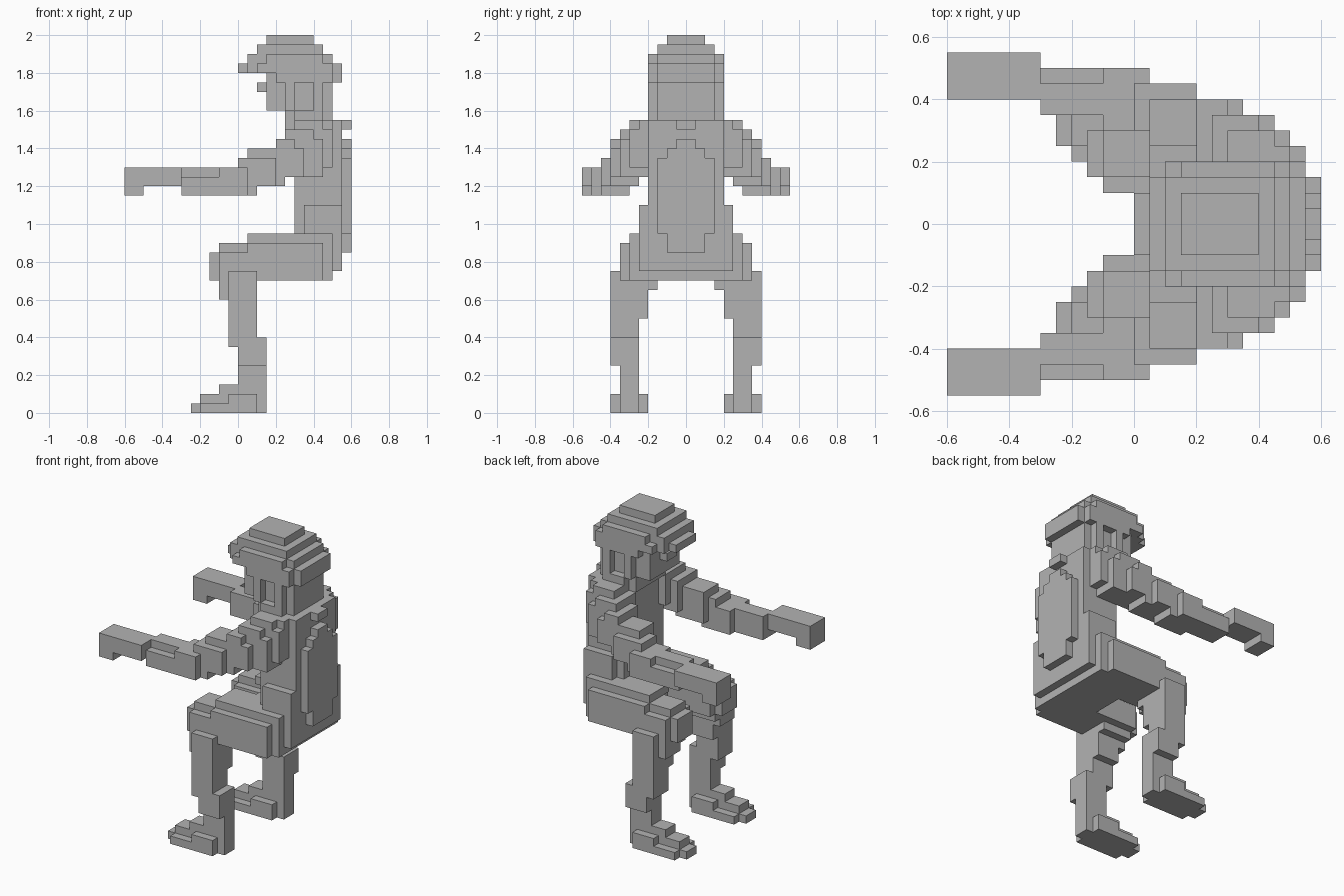
import bpy
import bmesh
from mathutils import Vector

UNIT = 0.05  # edge length of one block

default_cube = bpy.data.objects.get("Cube")
if default_cube:
    bpy.data.objects.remove(default_cube, do_unlink=True)

grey = bpy.data.materials.new("plain grey")
grey.use_nodes = True
grey_colour = (0.45, 0.45, 0.45, 1)
grey.diffuse_color = grey_colour
grey.node_tree.nodes["Principled BSDF"].inputs["Base Color"].default_value = grey_colour

DIRECTIONS = [Vector(d) for d in
              ((1, 0, 0), (-1, 0, 0), (0, 1, 0), (0, -1, 0), (0, 0, 1), (0, 0, -1))]


def fill_blocks(boxes, sides):
    """Collect the block cells covered by boxes on each requested side of y = 0."""
    cells = set()
    for x_range, y_range, z_range in boxes:
        for x in range(*x_range):
            for y in range(*y_range):
                for z in range(*z_range):
                    for side in sides:
                        cells.add((x, y if side > 0 else -y - 1, z))
    return cells


def block_part(name, boxes, sides):
    """Make one object from the exposed faces of the filled block cells."""
    cells = fill_blocks(boxes, sides)
    bm = bmesh.new()
    corners = {}

    def corner(position):
        key = tuple(round(2 * c) for c in position)
        if key not in corners:
            corners[key] = bm.verts.new(position * UNIT)
        return corners[key]

    for cell in cells:
        centre = Vector(cell) + Vector((0.5, 0.5, 0.5))
        for normal in DIRECTIONS:
            if tuple(int(c) for c in Vector(cell) + normal) in cells:
                continue
            across = Vector((normal.y, normal.z, normal.x))
            along = normal.cross(across)
            middle = centre + normal / 2
            bm.faces.new([corner(middle + (across * a + along * b) / 2)
                          for a, b in ((-1, -1), (1, -1), (1, 1), (-1, 1))])
    bmesh.ops.dissolve_limit(bm, angle_limit=0.01, verts=bm.verts[:], edges=bm.edges[:])
    mesh = bpy.data.meshes.new(name)
    bm.to_mesh(mesh)
    bm.free()
    mesh.materials.append(grey)
    part = bpy.data.objects.new(name, mesh)
    bpy.context.collection.objects.link(part)
    return part


def centre_part(name, boxes):
    block_part(name, boxes, (1, -1))


def paired_part(name, boxes):
    block_part("back_" + name, boxes, (1,))
    block_part("front_" + name, boxes, (-1,))


# Each box is its x, y and z range in blocks, given for the +y half only.

# Stepped helmet with a rounded peak
centre_part("helmet", [
    ((3, 8), (0, 2), (39, 40)),
    ((2, 9), (0, 3), (38, 39)),
    ((1, 10), (0, 3), (37, 38)),
    ((3, 9), (0, 4), (37, 38)),
    ((0, 11), (0, 2), (36, 37)),
    ((1, 11), (0, 3), (36, 37)),
    ((2, 10), (0, 4), (36, 37)),
    ((3, 11), (0, 3), (35, 36)),
    ((4, 10), (0, 4), (35, 36)),
])

# Face with nose, chin straps and hair at the back
centre_part("head", [
    ((3, 10), (0, 3), (32, 35)),
    ((2, 3), (0, 1), (34, 35)),
    ((5, 6), (3, 4), (32, 35)),
    ((8, 9), (3, 4), (32, 35)),
])
centre_part("neck", [
    ((5, 10), (0, 3), (30, 32)),
    ((6, 9), (0, 4), (30, 32)),
])

# Trunk, widened at the waist
centre_part("torso", [
    ((6, 11), (0, 4), (18, 31)),
    ((7, 11), (0, 5), (18, 22)),
    ((6, 10), (0, 5), (27, 31)),
    ((11, 12), (0, 1), (30, 31)),
])
centre_part("back_panel", [
    ((11, 12), (0, 3), (19, 27)),
    ((11, 12), (0, 2), (17, 28)),
    ((11, 12), (0, 1), (17, 29)),
])
centre_part("pelvis", [
    ((4, 10), (0, 6), (14, 15)),
    ((4, 11), (0, 5), (15, 19)),
    ((4, 10), (0, 6), (15, 19)),
    ((4, 9), (0, 7), (15, 18)),
])

# Upper arm stepping outwards and down from the shoulder
paired_part("upper_arm", [
    ((5, 10), (3, 6), (26, 30)),
    ((6, 9), (4, 6), (30, 31)),
    ((4, 9), (4, 7), (25, 29)),
    ((5, 8), (5, 7), (29, 30)),
    ((2, 7), (5, 8), (25, 28)),
    ((4, 6), (5, 8), (28, 29)),
    ((1, 5), (5, 8), (24, 28)),
    ((0, 4), (6, 9), (24, 27)),
])
paired_part("forearm", [
    ((-6, 1), (7, 10), (23, 25)),
    ((-6, -2), (7, 9), (25, 26)),
    ((-2, 1), (6, 10), (23, 26)),
    ((1, 2), (6, 9), (23, 26)),
])

# Flat hand with fingers hooked down at the tip
paired_part("hand", [
    ((-12, -6), (8, 11), (24, 26)),
    ((-12, -10), (8, 11), (23, 24)),
])

# Bent leg
paired_part("thigh", [
    ((-3, 4), (3, 6), (14, 17)),
    ((-2, 4), (2, 7), (14, 17)),
    ((-2, 4), (3, 6), (17, 18)),
    ((1, 9), (3, 7), (14, 18)),
    ((1, 8), (2, 6), (18, 19)),
])
paired_part("shin", [
    ((-2, 2), (3, 7), (13, 14)),
    ((-2, 2), (4, 7), (12, 14)),
    ((-1, 2), (4, 8), (10, 15)),
    ((-1, 2), (5, 8), (7, 10)),
    ((0, 2), (5, 8), (5, 7)),
    ((1, 3), (5, 8), (5, 8)),
    ((0, 3), (5, 7), (2, 8)),
])
paired_part("foot", [
    ((-5, 3), (5, 7), (0, 1)),
    ((-4, 2), (4, 8), (0, 1)),
    ((-4, 3), (5, 7), (1, 2)),
    ((-1, 2), (4, 8), (1, 2)),
    ((-2, 3), (5, 7), (2, 3)),
])
